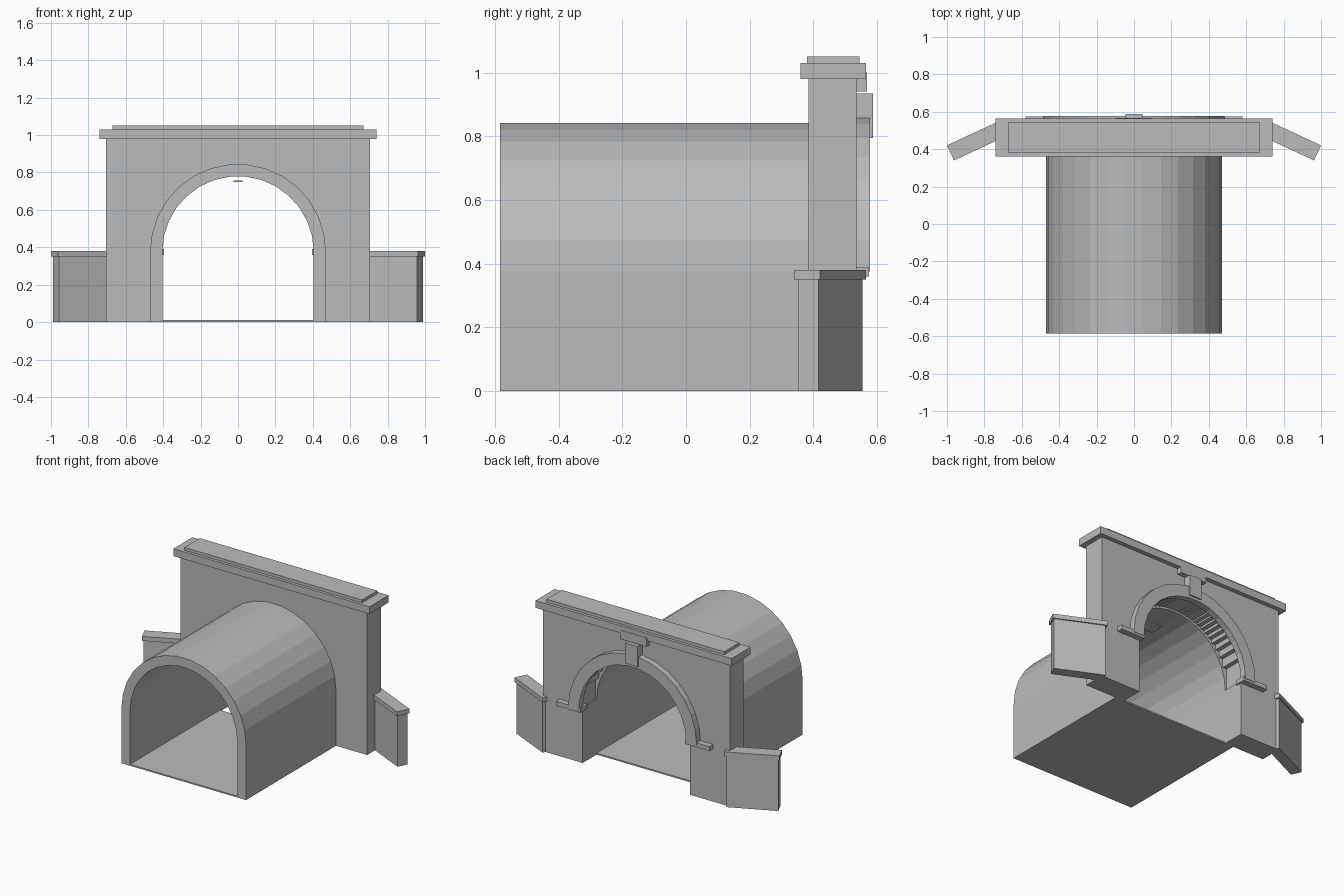
import bpy
import math

cube = bpy.data.objects.get("Cube")
if cube:
    bpy.data.objects.remove(cube, do_unlink=True)

stone = bpy.data.materials.new("grey_stone")
stone.use_nodes = True
COLOUR = (0.5, 0.5, 0.5, 1)
stone.diffuse_color = COLOUR
stone.node_tree.nodes["Principled BSDF"].inputs["Base Color"].default_value = COLOUR

SPRING = 0.375      # height where the arch begins
INNER = 0.405       # opening half width
SEGMENTS = 15
WALL_FRONT, WALL_BACK = 0.385, 0.535


def prism(name, outline, low, high, axis="y"):
    """Extrude a closed outline along y (outline in x, z) or z (outline in x, y)."""
    def place(a, b, t):
        return (a, t, b) if axis == "y" else (a, b, t)
    n = len(outline)
    verts = [place(a, b, t) for t in (low, high) for a, b in outline]
    faces = [tuple(range(n)), tuple(reversed(range(n, 2 * n)))]
    faces += [(i, i + n, (i + 1) % n + n, (i + 1) % n) for i in range(n)]
    mesh = bpy.data.meshes.new(name)
    mesh.from_pydata(verts, [], faces)
    mesh.materials.append(stone)
    obj = bpy.data.objects.new(name, mesh)
    bpy.context.collection.objects.link(obj)
    # make all faces point outwards
    import bmesh
    bm = bmesh.new()
    bm.from_mesh(mesh)
    bmesh.ops.recalc_face_normals(bm, faces=bm.faces)
    bm.to_mesh(mesh)
    bm.free()
    return obj


def box(name, x0, x1, y0, y1, z0, z1):
    return prism(name, [(x0, z0), (x1, z0), (x1, z1), (x0, z1)], y0, y1)


def arc(radius):
    steps = [math.pi * i / SEGMENTS for i in range(SEGMENTS + 1)]
    return [(radius * math.cos(a), SPRING + radius * math.sin(a)) for a in steps]


# Tunnel vault with straight legs, and its floor
outer, inner = arc(0.47), arc(INNER)
prism("tunnel_vault",
      [(0.47, 0)] + outer + [(-0.47, 0), (-INNER, 0)] + inner[::-1] + [(INNER, 0)],
      -0.585, WALL_FRONT)
box("tunnel_floor", -INNER, INNER, -0.585, WALL_FRONT, 0, 0.01)

# Portal wall whose opening is stepped behind the arch ring
COLUMNS, REACH = 14, 0.415
width = REACH / COLUMNS
stairs = []
for i in range(COLUMNS):
    height = SPRING + math.sqrt(REACH ** 2 - (i * width) ** 2)
    stairs += [(i * width, height), ((i + 1) * width, height)]
stairs = stairs[1:]
stairs += [(REACH, SPRING), (INNER, SPRING), (INNER, 0)]
mirrored = [(-x, z) for x, z in reversed(stairs)]
prism("portal_wall",
      mirrored + stairs + [(0.705, 0), (0.705, 0.98), (-0.705, 0.98), (-0.705, 0)],
      WALL_FRONT, WALL_BACK)

# Cornice, coping and the details on the portal face
box("cornice", -0.74, 0.74, 0.36, 0.565, 0.98, 1.03)
box("coping", -0.67, 0.67, 0.38, 0.545, 1.03, 1.05)
prism("arch_ring", arc(0.485) + arc(INNER)[::-1], WALL_BACK, 0.578)
box("keystone", -0.045, 0.045, WALL_BACK, 0.587, 0.795, 0.935)
box("cornice_plaque", -0.1, 0.1, WALL_BACK, 0.568, 0.94, 1.0)

# Small lamp plate hanging in the tunnel
box("lamp_plate", -0.025, 0.025, 0.14, 0.24, 0.748, 0.756)


def wing_outline(side, end_x, end_y, length, thickness):
    """Rectangle running inwards from the outer end of a splayed wing."""
    c, s = math.cos(math.radians(25)), math.sin(math.radians(25))
    h = thickness / 2
    corners = [(0, h), (0, -h), (length, -h), (length, h)]
    return [(side * (end_x - u * c + v * s), end_y + u * s + v * c)
            for u, v in corners]


# Impost blocks and splayed wing walls on both sides
for side, label in ((1, "left"), (-1, "right")):
    x0, x1 = sorted((side * 0.395, side * 0.58))
    box(label + "_impost", x0, x1, 0.5, 0.575, 0.36, 0.39)
    prism(label + "_wing_wall", wing_outline(side, 0.973, 0.384, 0.325, 0.072),
          0, 0.35, "z")
    prism(label + "_wing_coping", wing_outline(side, 0.981, 0.38, 0.345, 0.0886),
          0.35, 0.38, "z")
